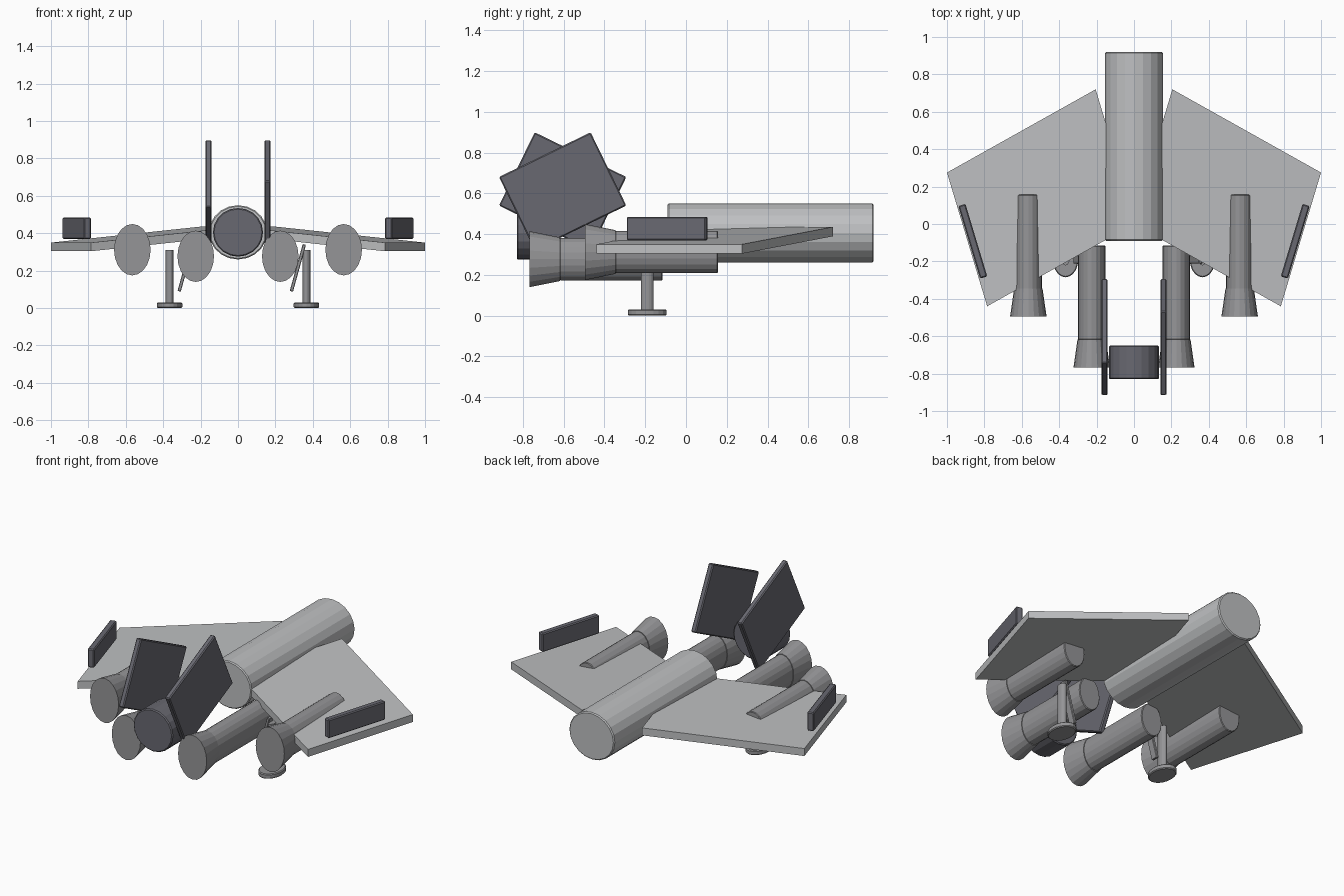
import bpy, bmesh, math
from mathutils import Matrix, Vector

if "Cube" in bpy.data.objects:
    bpy.data.objects.remove(bpy.data.objects["Cube"])


def material(name, rgb):
    m = bpy.data.materials.new(name)
    m.diffuse_color = (*rgb, 1)
    m.use_nodes = True
    m.node_tree.nodes["Principled BSDF"].inputs["Base Color"].default_value = m.diffuse_color
    return m


LIGHT = material("light grey", (0.52, 0.53, 0.54))
MID = material("mid grey", (0.30, 0.30, 0.31))
DARK = material("dark slate", (0.14, 0.14, 0.165))


def finish(name, bm, mat, bevel=0.0):
    bmesh.ops.recalc_face_normals(bm, faces=bm.faces)
    me = bpy.data.meshes.new(name)
    bm.to_mesh(me)
    bm.free()
    me.materials.append(mat)
    ob = bpy.data.objects.new(name, me)
    bpy.context.collection.objects.link(ob)
    if bevel:
        mod = ob.modifiers.new("soft edge", 'BEVEL')
        mod.width = bevel
        mod.segments = 1
        mod.limit_method = 'ANGLE'
        mod.angle_limit = math.radians(60)
    return ob


def tube(name, profile, x, z, rx, rz, mat, bevel=0.0, n=20):
    """Closed tube along y; profile holds (y, radius factor)."""
    bm = bmesh.new()
    rings = [[bm.verts.new((x + rx * f * math.sin(2 * math.pi * i / n), y,
                            z + rz * f * math.cos(2 * math.pi * i / n)))
              for i in range(n)] for y, f in profile]
    for a, b in zip(rings, rings[1:]):
        for i in range(n):
            j = (i + 1) % n
            bm.faces.new((a[i], a[j], b[j], b[i]))
    bm.faces.new(rings[0])
    bm.faces.new(rings[-1])
    return finish(name, bm, mat, bevel)


def box(name, center, size, rot, mat, bevel=0.006):
    bm = bmesh.new()
    bmesh.ops.create_cube(bm, size=1)
    bmesh.ops.transform(bm, verts=bm.verts,
                        matrix=Matrix.Translation(center) @ rot @ Matrix.Diagonal((*size, 1)))
    return finish(name, bm, mat, bevel)


def post(name, center, rx, ry, height, mat, bevel=0.0, n=20):
    bm = bmesh.new()
    bmesh.ops.create_cone(bm, cap_ends=True, segments=n, radius1=1, radius2=1, depth=1)
    bmesh.ops.transform(bm, verts=bm.verts,
                        matrix=Matrix.Translation(center) @ Matrix.Diagonal((rx, ry, height, 1)))
    return finish(name, bm, mat, bevel)


# Hull and the dark drum at the front
tube("fuselage", [(-0.09, 1), (0.92, 1)], 0, 0.405, 0.155, 0.145, LIGHT, 0.006)
tube("front_drum", [(-0.83, 1), (-0.65, 1)], 0, 0.405, 0.134, 0.13, DARK, 0.006)

slant = math.atan2(0.215, 0.715)
for s, side in ((1, "right"), (-1, "left")):
    # Drooping parallelogram wing
    bm = bmesh.new()
    corners = [(0.205, 0.72, 0.435), (1.0, 0.275, 0.35),
               (0.785, -0.44, 0.35), (-0.01, 0.005, 0.435)]
    top = [bm.verts.new((s * x, y, z)) for x, y, z in corners]
    low = [bm.verts.new((s * x, y, z - 0.046)) for x, y, z in corners]
    bm.faces.new(top)
    bm.faces.new(low)
    for i in range(4):
        j = (i + 1) % 4
        bm.faces.new((top[i], top[j], low[j], low[i]))
    finish(side + "_wing", bm, LIGHT)

    # Wing tip plate
    box(side + "_tip_plate", (s * 0.862, -0.092, 0.427), (0.04, 0.405, 0.115),
        Matrix.Rotation(-s * slant, 4, 'Z'), DARK)

    # Tall tilted fin
    box(side + "_fin", (s * 0.157, -0.605, 0.61), (0.033, 0.5, 0.4),
        Matrix.Rotation(s * math.radians(26), 4, 'X'), DARK)

    # Engines with flared nozzles
    for part, x, y, z in (("inner", 0.226, -0.62, 0.277), ("outer", 0.565, -0.348, 0.312)):
        tube(f"{side}_{part}_engine", [(y, 1), (y + 0.505, 1)],
             s * x, z, 0.074, 0.104, MID, 0.004)
        tube(f"{side}_{part}_nozzle", [(y - 0.147, 1.32), (y + 0.002, 1.03)],
             s * x, z, 0.074, 0.104, MID)

    # Landing leg, foot pad and leaning brace
    post(side + "_leg", (s * 0.366, -0.19, 0.168), 0.021, 0.031, 0.285, MID)
    post(side + "_foot", (s * 0.366, -0.19, 0.015), 0.068, 0.095, 0.03, MID, 0.005)
    box(side + "_brace", (0.02 + s * 0.3, -0.19, 0.215), (0.018, 0.045, 0.26),
        Matrix.Rotation(math.radians(15.5), 4, 'Y'), MID, 0.003)
